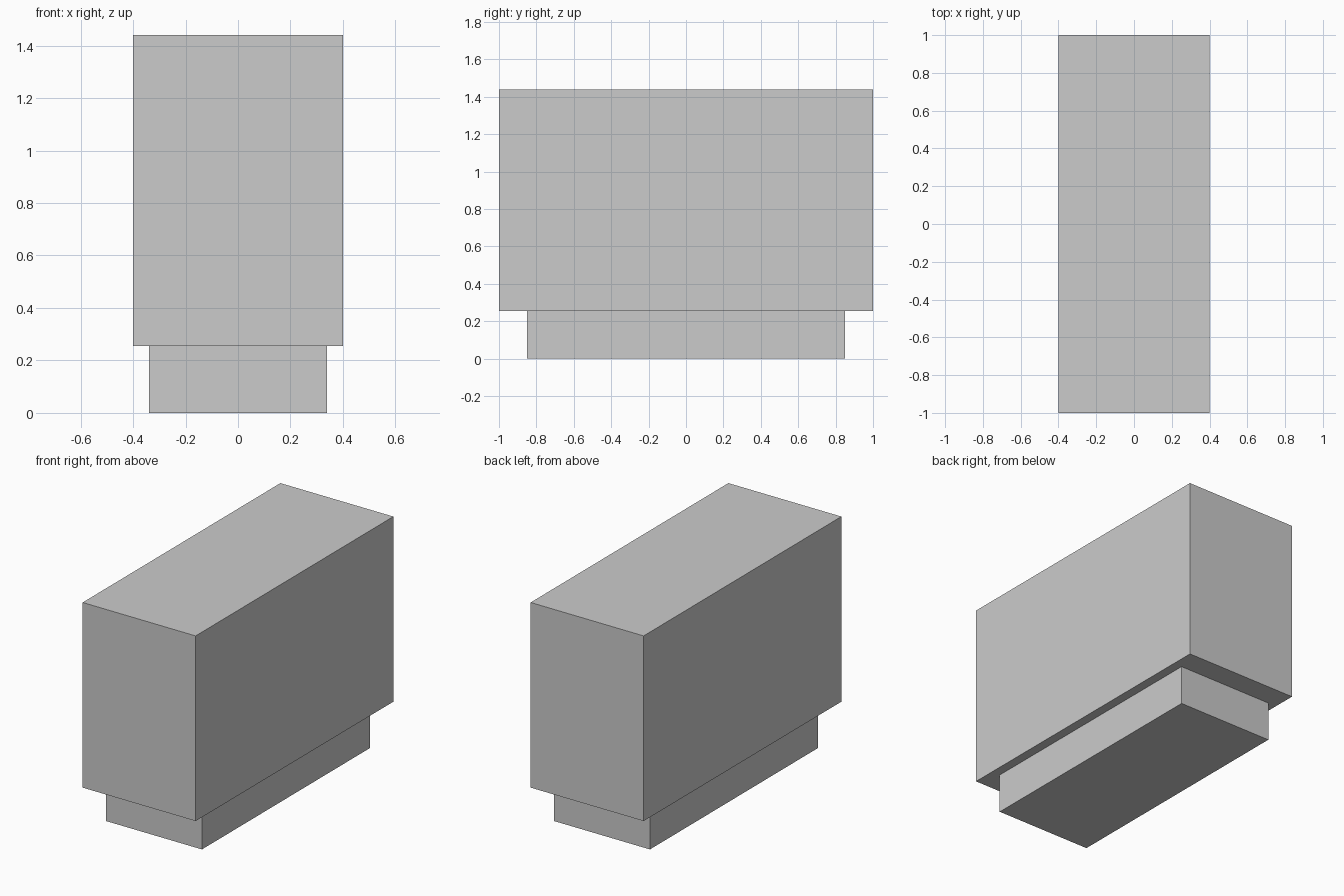
import bpy, bmesh

if "Cube" in bpy.data.objects:
    bpy.data.objects.remove(bpy.data.objects["Cube"])

# Cabinet body standing on a narrower plinth, built as one stepped shell.
# Each ring: half width (x), half depth (y), height (z), from floor to top
RINGS = [
    (0.34, 0.85, 0.0),    # plinth foot
    (0.34, 0.85, 0.255),  # plinth meets body underside
    (0.40, 1.00, 0.255),  # body lower edge
    (0.40, 1.00, 1.44),   # body top edge
]

bm = bmesh.new()


def ring(hx, hy, z):
    corners = ((-1, -1), (1, -1), (1, 1), (-1, 1))
    return [bm.verts.new((sx * hx, sy * hy, z)) for sx, sy in corners]


loops = [ring(*r) for r in RINGS]

# Walls and the overhanging ledge
for low, high in zip(loops, loops[1:]):
    for i in range(4):
        j = (i + 1) % 4
        bm.faces.new((low[i], low[j], high[j], high[i]))

# Floor and top panels
bm.faces.new(loops[0][::-1])
bm.faces.new(loops[-1])
bmesh.ops.recalc_face_normals(bm, faces=bm.faces)

mesh = bpy.data.meshes.new("cabinet_on_plinth")
bm.to_mesh(mesh)
bm.free()
cabinet = bpy.data.objects.new("cabinet_on_plinth", mesh)
bpy.context.collection.objects.link(cabinet)
